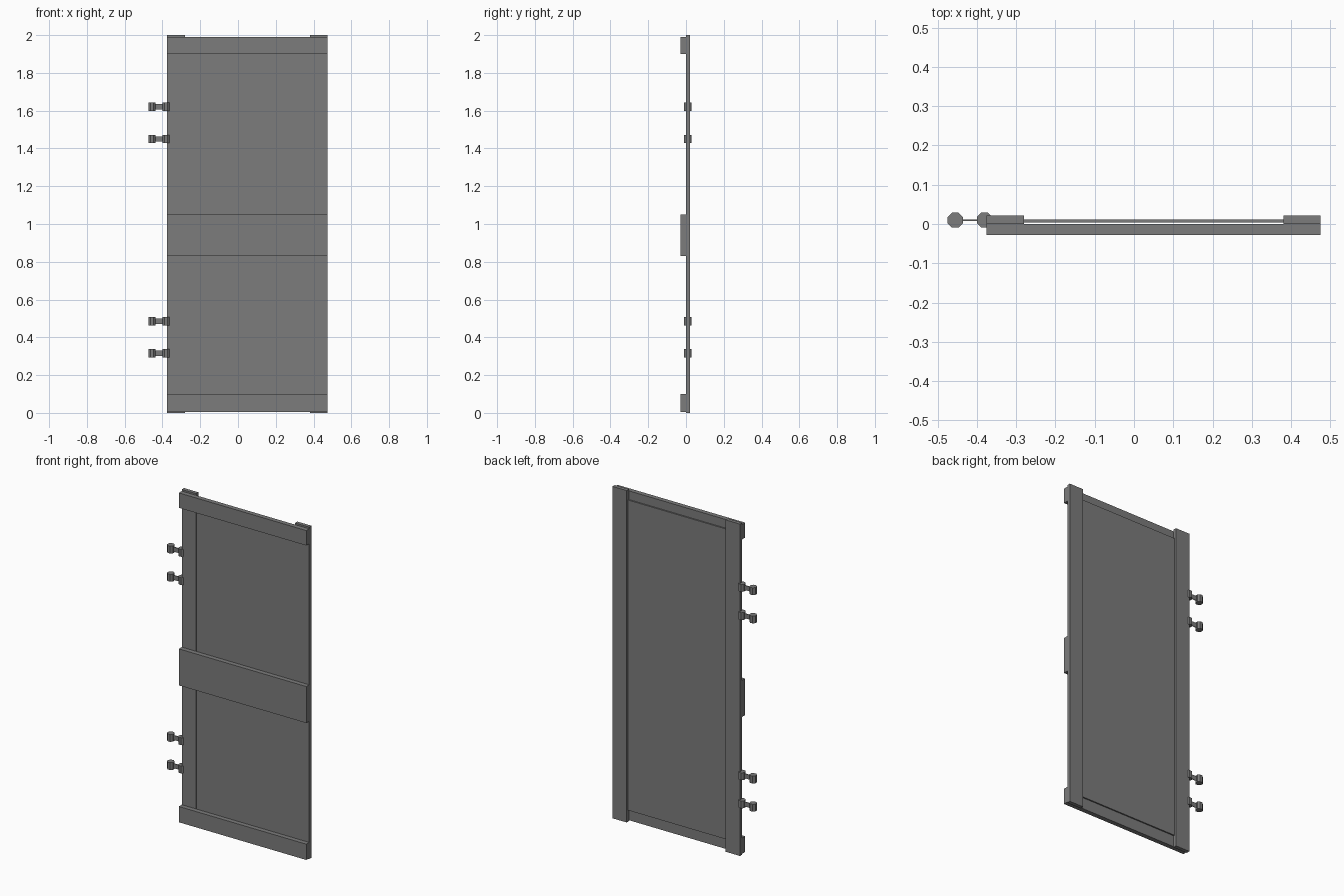
import bpy
import math

cube = bpy.data.objects.get("Cube")
if cube:
    bpy.data.objects.remove(cube, do_unlink=True)

grey = bpy.data.materials.new("door_grey")
grey.use_nodes = True
colour = (0.2, 0.2, 0.2, 1)
grey.diffuse_color = colour
grey.node_tree.nodes["Principled BSDF"].inputs["Base Color"].default_value = colour


def finish(name):
    obj = bpy.context.object
    obj.name = name
    obj.data.materials.append(grey)
    return obj


def box(name, x, y, z):
    """Box from (min, max) ranges along each axis."""
    spans = (x, y, z)
    bpy.ops.mesh.primitive_cube_add(size=1, location=[(a + b) / 2 for a, b in spans])
    obj = finish(name)
    for v in obj.data.vertices:
        v.co = [c * (b - a) for c, (a, b) in zip(v.co, spans)]
    return obj


def pin(name, x, z):
    bpy.ops.mesh.primitive_cylinder_add(vertices=8, radius=0.021, depth=0.044,
                                        location=(x, 0.01, z),
                                        rotation=(0, 0, math.pi / 8))
    finish(name)


LEFT, RIGHT = 0.475, -0.375
STILE = 0.095

# Upright boards and the thin sheet between them
box("left_stile", (LEFT - STILE, LEFT), (0, 0.022), (0, 2))
box("right_stile", (RIGHT, RIGHT + STILE), (0, 0.022), (0, 2))
box("door_panel", (RIGHT + STILE, LEFT - STILE), (0.004, 0.012), (0.07, 1.94))

# Cross boards on the front
for name, low, high in (("bottom_rail", 0.005, 0.1),
                        ("middle_rail", 0.83, 1.05),
                        ("top_rail", 1.9, 1.99)):
    box(name, (RIGHT, LEFT), (-0.028, 0), (low, high))

# Hinges: two pins joined by a thin plate
for i, z in enumerate((0.315, 0.485, 1.45, 1.62), 1):
    pin(f"hinge_{i}_outer_pin", -0.455, z)
    pin(f"hinge_{i}_inner_pin", -0.38, z)
    box(f"hinge_{i}_plate", (-0.455, -0.38), (0.008, 0.012), (z - 0.014, z + 0.014))
